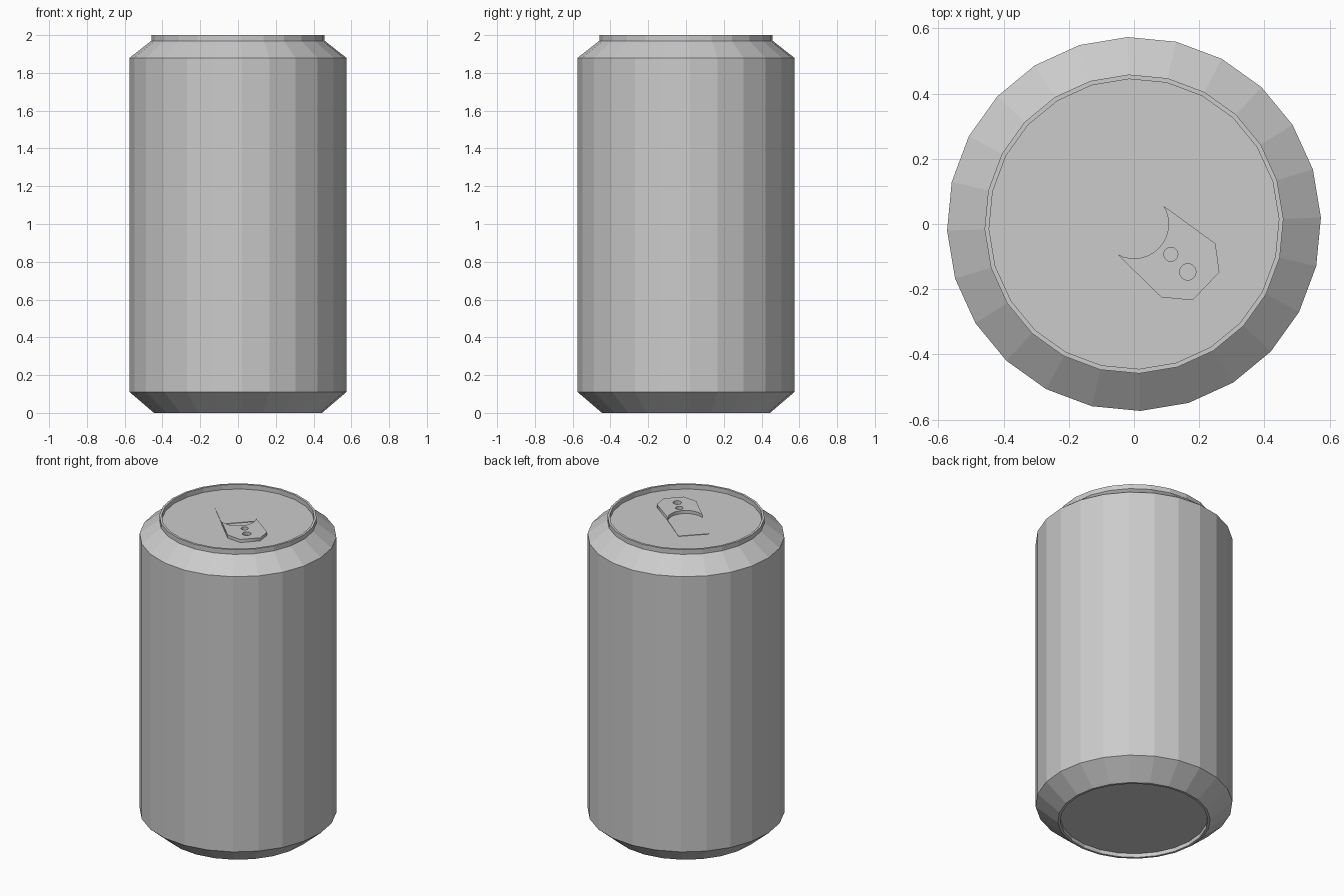
import bpy
import bmesh
from math import sin, cos, radians
from mathutils import Matrix, Vector

cube = bpy.data.objects.get("Cube")
if cube:
    bpy.data.objects.remove(cube, do_unlink=True)

SIDES = 24
LID_Z = 1.97

# Single metal colour
metal = bpy.data.materials.new("light grey metal")
metal.use_nodes = True
grey = (0.6, 0.6, 0.6, 1)
metal.diffuse_color = grey
metal.node_tree.nodes["Principled BSDF"].inputs["Base Color"].default_value = grey


def add_lathe(name, profile):
    """Turn a radius/height profile around z into a faceted closed solid."""
    bm = bmesh.new()
    start = Matrix.Rotation(radians(2), 3, "Z")
    verts = [bm.verts.new(start @ Vector((r, 0, z))) for r, z in profile]
    edges = [bm.edges.new(pair) for pair in zip(verts, verts[1:])]
    bmesh.ops.spin(bm, geom=verts + edges, cent=(0, 0, 0), axis=(0, 0, 1),
                   angle=radians(360), steps=SIDES)
    bmesh.ops.remove_doubles(bm, verts=bm.verts[:], dist=0.0005)
    bmesh.ops.recalc_face_normals(bm, faces=bm.faces[:])
    mesh = bpy.data.meshes.new(name)
    bm.to_mesh(mesh)
    bm.free()
    mesh.materials.append(metal)
    obj = bpy.data.objects.new(name, mesh)
    bpy.context.collection.objects.link(obj)
    return obj


def arc(cx, cy, radius, start, end, count):
    angles = [radians(start + (end - start) * i / count) for i in range(count + 1)]
    return [(cx + radius * cos(a), cy + radius * sin(a)) for a in angles]


def add_plate(name, loops, bottom, thickness):
    """Extrude a flat outline, with later loops cut as holes."""
    curve = bpy.data.curves.new(name, "CURVE")
    curve.dimensions = "2D"
    curve.fill_mode = "BOTH"
    curve.extrude = thickness / 2
    for loop in loops:
        spline = curve.splines.new("POLY")
        spline.points.add(len(loop) - 1)
        for point, (x, y) in zip(spline.points, loop):
            point.co = (x, y, 0, 1)
        spline.use_cyclic_u = True
    curve.materials.append(metal)
    obj = bpy.data.objects.new(name, curve)
    obj.location.z = bottom + thickness / 2
    bpy.context.collection.objects.link(obj)
    bpy.ops.object.select_all(action="DESELECT")
    obj.select_set(True)
    bpy.context.view_layer.objects.active = obj
    bpy.ops.object.convert(target="MESH")
    return bpy.context.object


# Can body: recessed base, chamfers, rim and sunken lid
add_lathe("can_body", [
    (0, 0.025), (0.43, 0.025), (0.43, 0), (0.445, 0),
    (0.574, 0.11), (0.574, 1.88), (0.459, LID_Z), (0.459, 2.0),
    (0.445, 2.0), (0.445, LID_Z), (0, LID_Z),
])

# Mouth panel lying on the lid
add_plate("mouth_panel",
          [[(-0.085, 0.198), (-0.213, 0.069), (-0.05, -0.09), (0.09, 0.057)]],
          LID_Z, 0.003)

# Pull tab with a rounded notch and two round holes
tab_outline = arc(0, 0, 0.106, -119, 32, 14) + [
    (0.25, -0.06), (0.262, -0.148), (0.18, -0.234), (0.084, -0.225)]
small_hole = arc(0.113, -0.093, 0.0215, 0, 345, 23)
large_hole = arc(0.165, -0.147, 0.025, 0, 345, 23)
add_plate("pull_tab", [tab_outline, small_hole, large_hole], LID_Z, 0.02)
